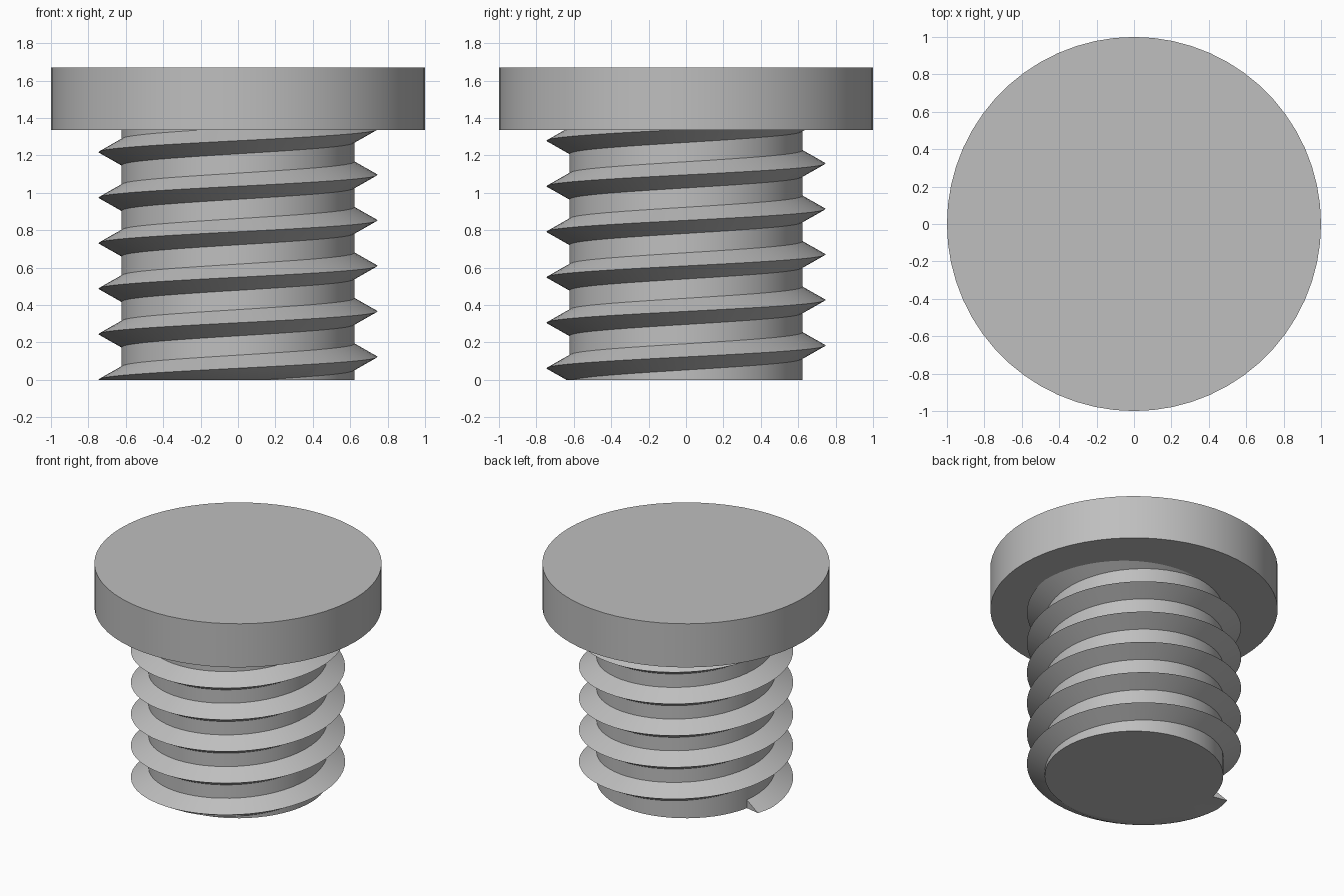
import bpy, bmesh, math

SIDES = 60                    # segments per turn
CORE_R, CREST_R, HEAD_R = 0.622, 0.746, 1.0
HEAD_Z, TOP_Z = 1.335, 1.67
PITCH = 0.2433

cube = bpy.data.objects.get("Cube")
if cube:
    bpy.data.objects.remove(cube, do_unlink=True)

grey = bpy.data.materials.new("plain grey")
grey.use_nodes = True
colour = (0.52, 0.52, 0.52, 1)
grey.diffuse_color = colour
grey.node_tree.nodes["Principled BSDF"].inputs["Base Color"].default_value = colour


def finish(obj):
    obj.data.materials.append(grey)
    bpy.ops.object.select_all(action="DESELECT")
    obj.select_set(True)
    bpy.context.view_layer.objects.active = obj
    bpy.ops.object.shade_smooth_by_angle(angle=math.radians(30))


def cylinder(name, radius, low, high):
    bpy.ops.mesh.primitive_cylinder_add(vertices=SIDES, radius=radius, depth=high - low,
                                        location=(0, 0, (low + high) / 2))
    obj = bpy.context.object
    obj.name = name
    finish(obj)


cylinder("head", HEAD_R, HEAD_Z, TOP_Z)
cylinder("shank", CORE_R, 0, HEAD_Z + 0.02)

# Thread: a triangular profile swept up a right-handed helix, its root sunk in the shank
ROOT_R = 0.59
half = (CREST_R - ROOT_R) * 0.07 / (CREST_R - CORE_R)
profile = [(ROOT_R, -half), (CREST_R, 0), (ROOT_R, half)]
start, turns = math.radians(168), 5.9

bm = bmesh.new()
rings = []
for i in range(round(turns * SIDES) + 1):
    a = start + i * math.tau / SIDES
    z = 0.0015 + PITCH * (a - math.pi) / math.tau
    rings.append([bm.verts.new((r * math.cos(a), r * math.sin(a), z + dz))
                  for r, dz in profile])
for lower, upper in zip(rings, rings[1:]):
    for j in range(3):
        k = (j + 1) % 3
        bm.faces.new((lower[j], upper[j], upper[k], lower[k]))
bm.faces.new(rings[0])
bm.faces.new(rings[-1])
bmesh.ops.recalc_face_normals(bm, faces=bm.faces)

# Trim the thread flush with the bottom of the shank
bmesh.ops.bisect_plane(bm, geom=bm.verts[:] + bm.edges[:] + bm.faces[:],
                       plane_co=(0, 0, 0), plane_no=(0, 0, 1), clear_inner=True)
rim = [e for e in bm.edges if e.is_boundary]
bmesh.ops.triangle_fill(bm, edges=rim, use_beauty=True)
bmesh.ops.recalc_face_normals(bm, faces=bm.faces)

mesh = bpy.data.meshes.new("thread")
bm.to_mesh(mesh)
bm.free()
thread = bpy.data.objects.new("thread", mesh)
bpy.context.collection.objects.link(thread)
finish(thread)
